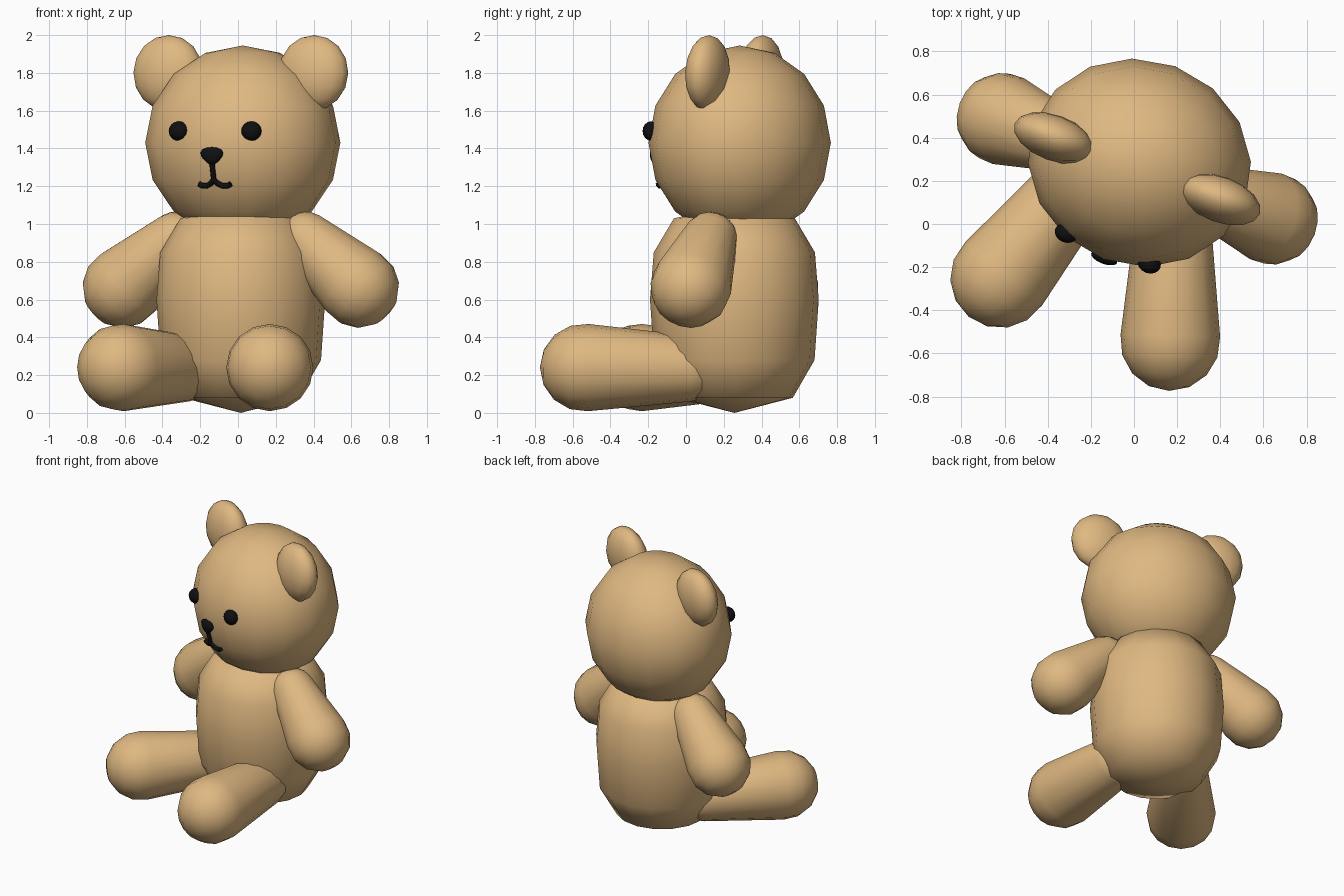
import bpy, bmesh, math
from mathutils import Matrix, Vector

if "Cube" in bpy.data.objects:
    bpy.data.objects.remove(bpy.data.objects["Cube"])

# The whole bear is turned about z; local frame: x sideways, -y forward
TURN = Matrix.Translation((0.015, 0.256, 0)) @ Matrix.Rotation(math.radians(-20.3), 4, 'Z')
HEAD_C = Vector((0, 0.03, 1.43))
HEAD_R = Vector((0.523, 0.477, 0.515))


def material(name, color):
    m = bpy.data.materials.new(name)
    m.diffuse_color = (*color, 1)
    m.use_nodes = True
    m.node_tree.nodes["Principled BSDF"].inputs["Base Color"].default_value = m.diffuse_color
    return m


FUR = material("tan_fur", (0.74, 0.48, 0.22))
BLACK = material("black_thread", (0.005, 0.005, 0.006))


def finish(bm, name, mat):
    bmesh.ops.recalc_face_normals(bm, faces=bm.faces)
    for f in bm.faces:
        f.smooth = True
    me = bpy.data.meshes.new(name)
    bm.to_mesh(me)
    bm.free()
    me.materials.append(mat)
    ob = bpy.data.objects.new(name, me)
    bpy.context.collection.objects.link(ob)
    ob.matrix_world = TURN
    return ob


def ellipsoid(name, center, radii, mat, seg=16, rings=8, tilt=0, taper=0):
    bm = bmesh.new()
    bmesh.ops.create_uvsphere(bm, u_segments=seg, v_segments=rings, radius=1)
    for v in bm.verts:
        v.co.x *= 1 + taper * v.co.z
    m = Matrix.Translation(center) @ Matrix.Rotation(tilt, 4, 'X') @ Matrix.Diagonal((*radii, 1))
    bmesh.ops.transform(bm, matrix=m, verts=bm.verts)
    return finish(bm, name, mat)


def lathe(name, profile, matrix, mat, seg=16):
    """Turn a (radius, height) profile with pole points at both ends."""
    bm = bmesh.new()
    rings = []
    for r, z in profile[1:-1]:
        rings.append([bm.verts.new((r * math.cos(2 * math.pi * i / seg),
                                    r * math.sin(2 * math.pi * i / seg), z)) for i in range(seg)])
    lo = bm.verts.new((0, 0, profile[0][1]))
    hi = bm.verts.new((0, 0, profile[-1][1]))
    for i in range(seg):
        j = (i + 1) % seg
        bm.faces.new((lo, rings[0][j], rings[0][i]))
        bm.faces.new((hi, rings[-1][i], rings[-1][j]))
        for a, b in zip(rings, rings[1:]):
            bm.faces.new((a[i], a[j], b[j], b[i]))
    bmesh.ops.transform(bm, matrix=matrix, verts=bm.verts)
    return finish(bm, name, mat)


def limb(name, a, ra, b, rb):
    """Tapered capsule from a to b."""
    a, b = Vector(a), Vector(b)
    d = b - a
    n = d.length
    split = math.asin((rb - ra) / n)      # tangent angle of the taper
    prof = []
    for k in range(5):
        t = -math.pi / 2 + (math.pi / 2 - split) * k / 4
        prof.append((ra * math.cos(t), ra * math.sin(t)))
    for k in range(5):
        t = -split + (math.pi / 2 + split) * k / 4
        prof.append((rb * math.cos(t), n + rb * math.sin(t)))
    m = Matrix.Translation(a) @ d.to_track_quat('Z', 'Y').to_matrix().to_4x4()
    return lathe(name, prof, m, FUR)


def on_face(x, z, lift=0.0):
    """Point on the front of the head."""
    q = 1 - (x / HEAD_R.x) ** 2 - ((z - HEAD_C.z) / HEAD_R.z) ** 2
    return Vector((x, HEAD_C.y - HEAD_R.y * math.sqrt(q) - lift, z))


# Head and body
ellipsoid("head", HEAD_C, HEAD_R, FUR)
lathe("body", [(0, 0), (0.31, 0.08), (0.425, 0.28), (0.447, 0.6), (0.427, 0.85),
               (0.32, 1.03), (0, 1.1)], Matrix.Identity(4), FUR)

# Paired ears, arms, legs and eyes
for side, s in (("left", -1), ("right", 1)):
    ellipsoid(side + "_ear", (s * 0.41, 0, 1.80), (0.196, 0.106, 0.2), FUR,
              tilt=math.radians(-3))
    limb(side + "_arm", (s * 0.37, 0, 0.92), 0.145, (s * 0.665, 0, 0.665), 0.215)
    limb(side + "_leg", (s * 0.24, -0.17, 0.235), 0.175, (s * 0.42, -0.695, 0.24), 0.232)
    ellipsoid(side + "_eye", on_face(s * 0.205, 1.492, -0.012), (0.055, 0.045, 0.052), BLACK)

# Nose, wider at the top
ellipsoid("nose", on_face(0, 1.36), (0.06, 0.026, 0.047), BLACK, taper=0.4)

# Stitched mouth: a stem and two small curls
cu = bpy.data.curves.new("mouth", 'CURVE')
cu.dimensions = '3D'
cu.bevel_depth = 0.015
cu.bevel_resolution = 2
cu.use_fill_caps = True
strokes = [[(0, 1.335), (0, 1.29), (0, 1.23)]]
for s in (-1, 1):
    strokes.append([(s * x, z) for x, z in ((0, 1.235), (0.02, 1.214), (0.045, 1.202),
                                            (0.07, 1.202), (0.09, 1.212))])
for pts in strokes:
    sp = cu.splines.new('POLY')
    sp.points.add(len(pts) - 1)
    for p, (x, z) in zip(sp.points, pts):
        p.co = (*on_face(x, z, 0.002), 1)
    sp.use_smooth = True
cu.materials.append(BLACK)
mouth = bpy.data.objects.new("mouth", cu)
bpy.context.collection.objects.link(mouth)
mouth.matrix_world = TURN
